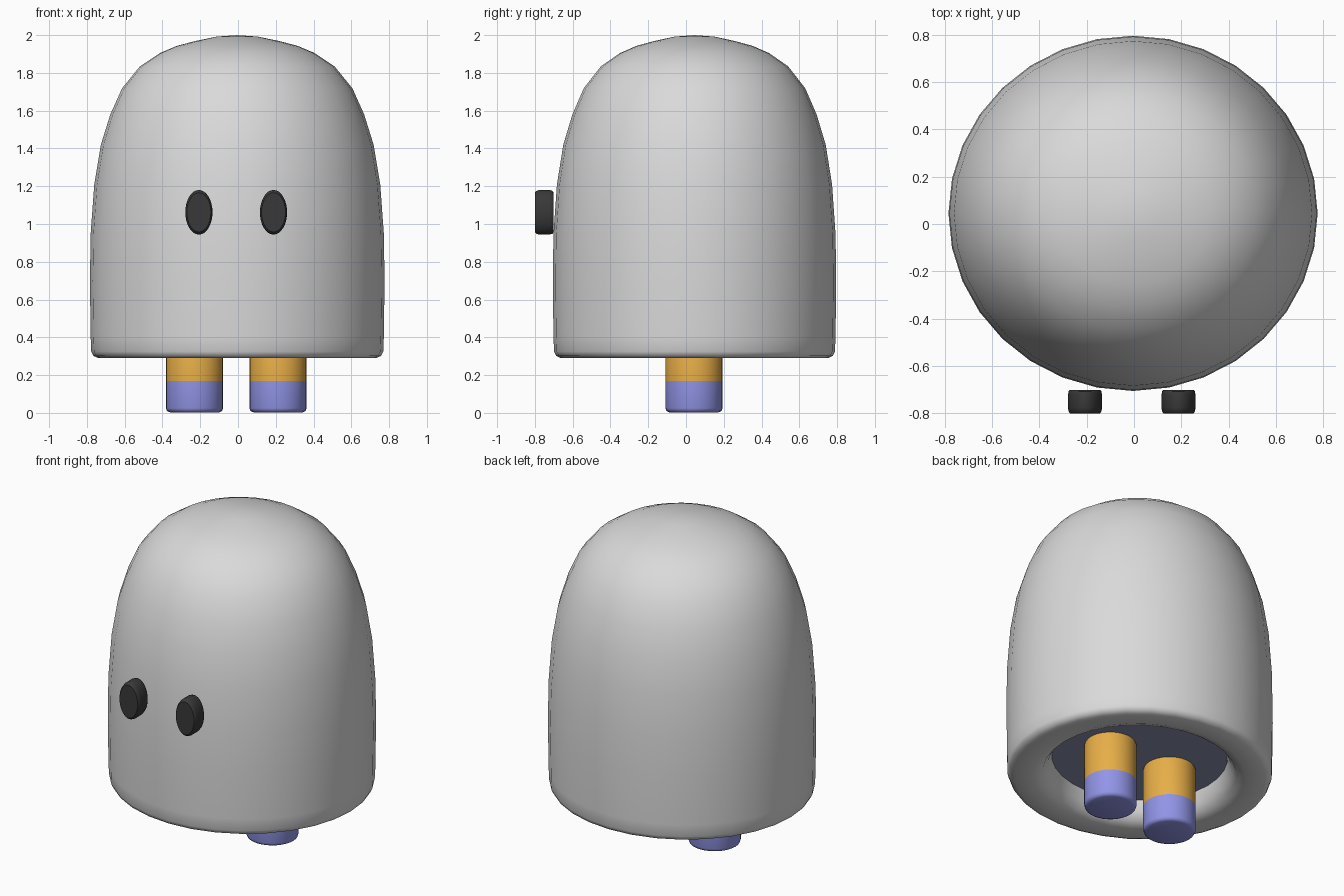
import bpy, bmesh, math
from mathutils import Matrix, Vector

if "Cube" in bpy.data.objects:
    bpy.data.objects.remove(bpy.data.objects["Cube"])


def material(name, rgb):
    m = bpy.data.materials.new(name)
    m.diffuse_color = (*rgb, 1.0)
    m.use_nodes = True
    m.node_tree.nodes["Principled BSDF"].inputs["Base Color"].default_value = m.diffuse_color
    return m


GREY = material("pale grey", (0.70, 0.70, 0.70))
SLATE = material("slate", (0.26, 0.29, 0.42))
ORANGE = material("orange", (0.81, 0.43, 0.065))
BLUE = material("periwinkle", (0.29, 0.305, 0.81))
BLACK = material("charcoal", (0.04, 0.04, 0.04))


def lathe(name, profile, mats, matrix, steps=32, rule=None, angle=40):
    """Spin a closed (radius, height) profile around z, then place it."""
    bm = bmesh.new()
    vs = [bm.verts.new((0, -r, z)) for r, z in profile]
    edges = [bm.edges.new(p) for p in zip(vs, vs[1:])]
    bmesh.ops.spin(bm, geom=vs + edges, cent=(0, 0, 0), axis=(0, 0, 1),
                   angle=math.tau, steps=steps, use_merge=False)
    bmesh.ops.remove_doubles(bm, verts=bm.verts, dist=0.0005)
    bmesh.ops.dissolve_degenerate(bm, edges=bm.edges, dist=0.0001)
    bmesh.ops.transform(bm, matrix=matrix, verts=bm.verts)
    bmesh.ops.recalc_face_normals(bm, faces=bm.faces)
    if rule:
        for f in bm.faces:
            f.material_index = rule(f.calc_center_median())
    me = bpy.data.meshes.new(name)
    bm.to_mesh(me)
    bm.free()
    for m in mats:
        me.materials.append(m)
    ob = bpy.data.objects.new(name, me)
    bpy.context.collection.objects.link(ob)
    bpy.ops.object.select_all(action='DESELECT')
    ob.select_set(True)
    bpy.context.view_layer.objects.active = ob
    bpy.ops.object.shade_smooth_by_angle(angle=math.radians(angle))
    return ob


CX, CY = -0.004, 0.045
place = Matrix.Translation((CX, CY, 0)) @ Matrix.Diagonal((1, 0.962, 1, 1))

# Domed body with a rolled lower rim and a hollow underside
body = [(0, 2.0), (0.11, 1.992), (0.225, 1.968), (0.32, 1.943), (0.41, 1.905),
        (0.515, 1.835), (0.61, 1.718), (0.672, 1.58), (0.722, 1.42),
        (0.757, 1.21), (0.776, 0.95), (0.780, 0.7), (0.776, 0.4),
        (0.773, 0.325), (0.762, 0.302), (0.735, 0.29), (0.62, 0.29),
        (0.565, 0.31), (0.535, 0.355), (0.515, 0.41), (0.51, 0.44), (0, 0.44)]
lathe("body", body, [GREY], place, angle=60)

# Dark panel closing the hollow underside
lathe("underside_panel", [(0, 0.428), (0.514, 0.428), (0.514, 0.42), (0, 0.42)],
      [SLATE], place)

# Legs: orange above, blue foot below
leg = [(0, 0.425), (0.145, 0.425), (0.151, 0.41), (0.151, 0.17),
       (0.151, 0.025), (0.146, 0.01), (0.13, 0.003), (0, 0.003)]
for side, x in (("left", -0.23), ("right", 0.212)):
    lathe(side + "_leg", leg, [ORANGE, BLUE],
          Matrix.Translation((x, 0.042, 0)),
          rule=lambda c: 1 if c.z < 0.17 else 0, angle=50)

# Eyes: upright oval buttons in front of the body
eye = [(0, 0.098), (0.88, 0.098), (0.96, 0.09), (1.0, 0.075),
       (1.0, 0.02), (0.96, 0.005), (0.9, 0), (0, 0)]
for side, x in (("left", -0.207), ("right", 0.188)):
    m = (Matrix.Translation((x, -0.702, 1.062))
         @ Matrix.Rotation(math.pi / 2, 4, 'X')
         @ Matrix.Diagonal((0.072, 0.118, 1, 1)))
    lathe(side + "_eye", eye, [BLACK], m, angle=35)
